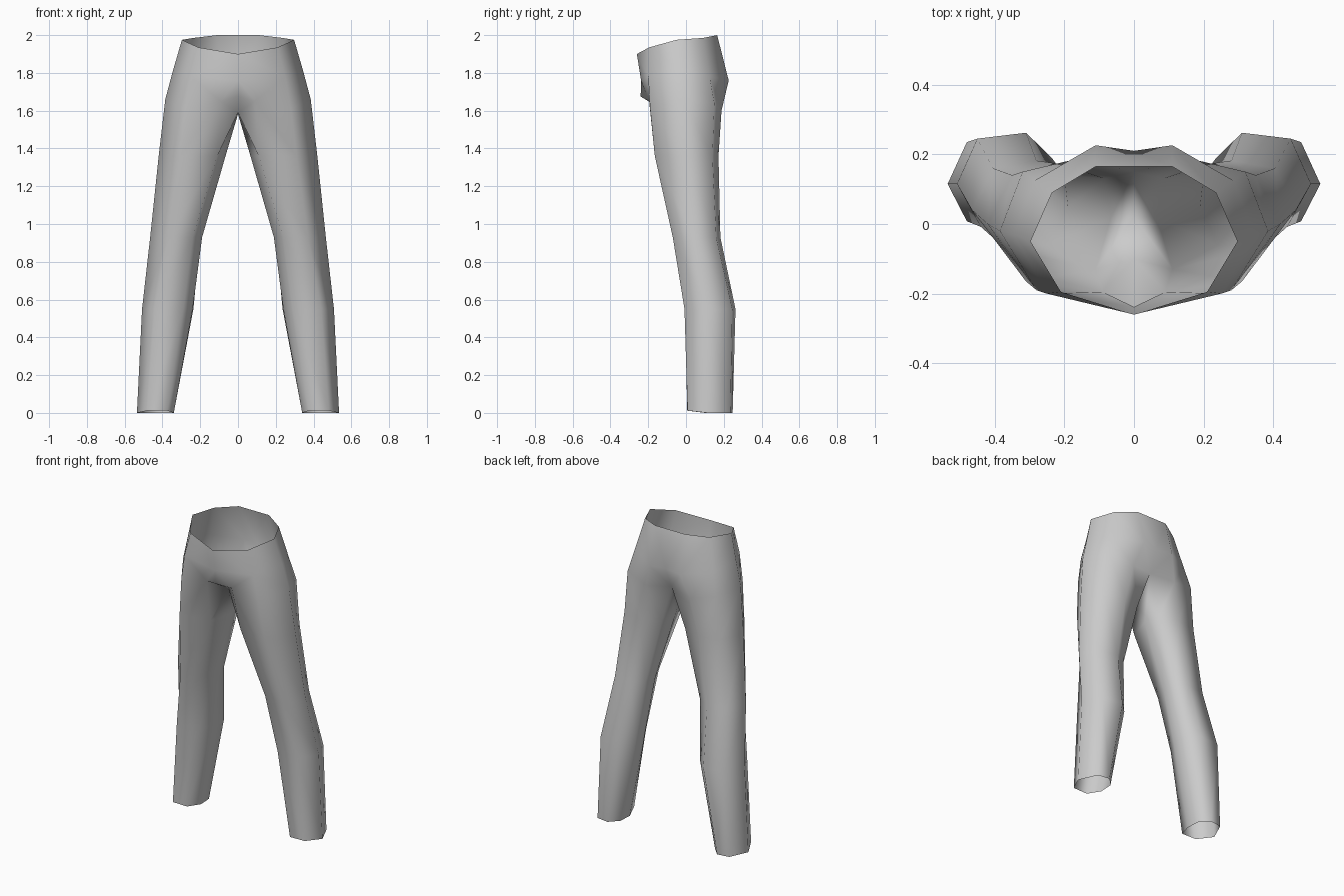
import bpy, bmesh

if "Cube" in bpy.data.objects:
    bpy.data.objects.remove(bpy.data.objects["Cube"])

fabric = bpy.data.materials.new("grey_fabric")
fabric.diffuse_color = (0.6, 0.6, 0.6, 1)
fabric.use_nodes = True
fabric.node_tree.nodes["Principled BSDF"].inputs["Base Color"].default_value = fabric.diffuse_color

# Right half of the body, each ring running front centre -> side -> back centre
waist = [(0, -.26, 1.90), (.21, -.195, 1.935), (.297, -.05, 1.975),
         (.235, .09, 1.985), (.11, .165, 2.0), (0, .165, 2.0)]
hip = [(0, -.238, 1.76), (.25, -.2, 1.78), (.345, -.03, 1.81),
       (.285, .125, 1.78), (.11, .226, 1.76), (0, .21, 1.76)]

# Top of the leg: front, outer, back outer, back, then the crotch seam
thigh = [(.28, -.19, 1.61), (.385, -.02, 1.66), (.32, .15, 1.64),
         (.16, .188, 1.60), (0, .15, 1.62), (0, .02, 1.582), (0, -.10, 1.59)]
fly = (0, -.24, 1.675)
fly_side = (.09, -.195, 1.65)

# Leg rings: height, then (x, y) in the same order as the thigh
leg = [
    (1.36, [(.31, -.165), (.42, 0), (.35, .14), (.21, .172), (.085, .13), (.066, .02), (.11, -.13)]),
    (.93, [(.37, -.07), (.465, .04), (.405, .16), (.28, .182), (.2, .14), (.19, .05), (.24, -.06)]),
    (.55, [(.44, -.008), (.508, .115), (.45, .245), (.31, .262), (.236, .19), (.24, .09), (.29, 0)]),
    (.005, [(.48, .008), (.535, .115), (.48, .235), (.4, .247), (.345, .19), (.34, .10), (.375, .005)]),
]

bm = bmesh.new()


def ring(points):
    return [bm.verts.new(p) for p in points]


def bridge(upper, lower):
    for i in range(len(upper) - 1):
        bm.faces.new((upper[i], lower[i], lower[i + 1], upper[i + 1]))


# Pelvis
w, h, t = ring(waist), ring(hip), ring(thigh)
bridge(w, h)
bridge(h[1:], t[:5])

# Front of the crotch
p, q = ring([fly, fly_side])
bm.faces.new((h[0], p, q, h[1]))
bm.faces.new((h[1], q, t[0]))
bm.faces.new((p, t[6], q))

# Leg tube, open at the ankle
upper = t
for n, (z, outline) in enumerate(leg):
    lower = ring([(x, y, z if n < 3 else (0.012 if y < .05 else 0)) for x, y in outline])
    bridge(upper, lower)
    if n == 0:
        bm.faces.new((t[6], lower[6], q))
        bm.faces.new((q, lower[6], lower[0], t[0]))
    else:
        bm.faces.new((upper[6], lower[6], lower[0], upper[0]))
    upper = lower

bmesh.ops.recalc_face_normals(bm, faces=bm.faces)
if sum(f.normal.x * f.calc_center_median().x for f in bm.faces if f.calc_center_median().z > 1.8) < 0:
    bmesh.ops.reverse_faces(bm, faces=bm.faces)
for f in bm.faces:
    f.smooth = True

mesh = bpy.data.meshes.new("trousers")
bm.to_mesh(mesh)
bm.free()
mesh.materials.append(fabric)
trousers = bpy.data.objects.new("trousers", mesh)
bpy.context.collection.objects.link(trousers)

# Left half
mirror = trousers.modifiers.new("left_half", 'MIRROR')
mirror.use_axis[0] = True
mirror.use_clip = True
mirror.merge_threshold = 0.001
